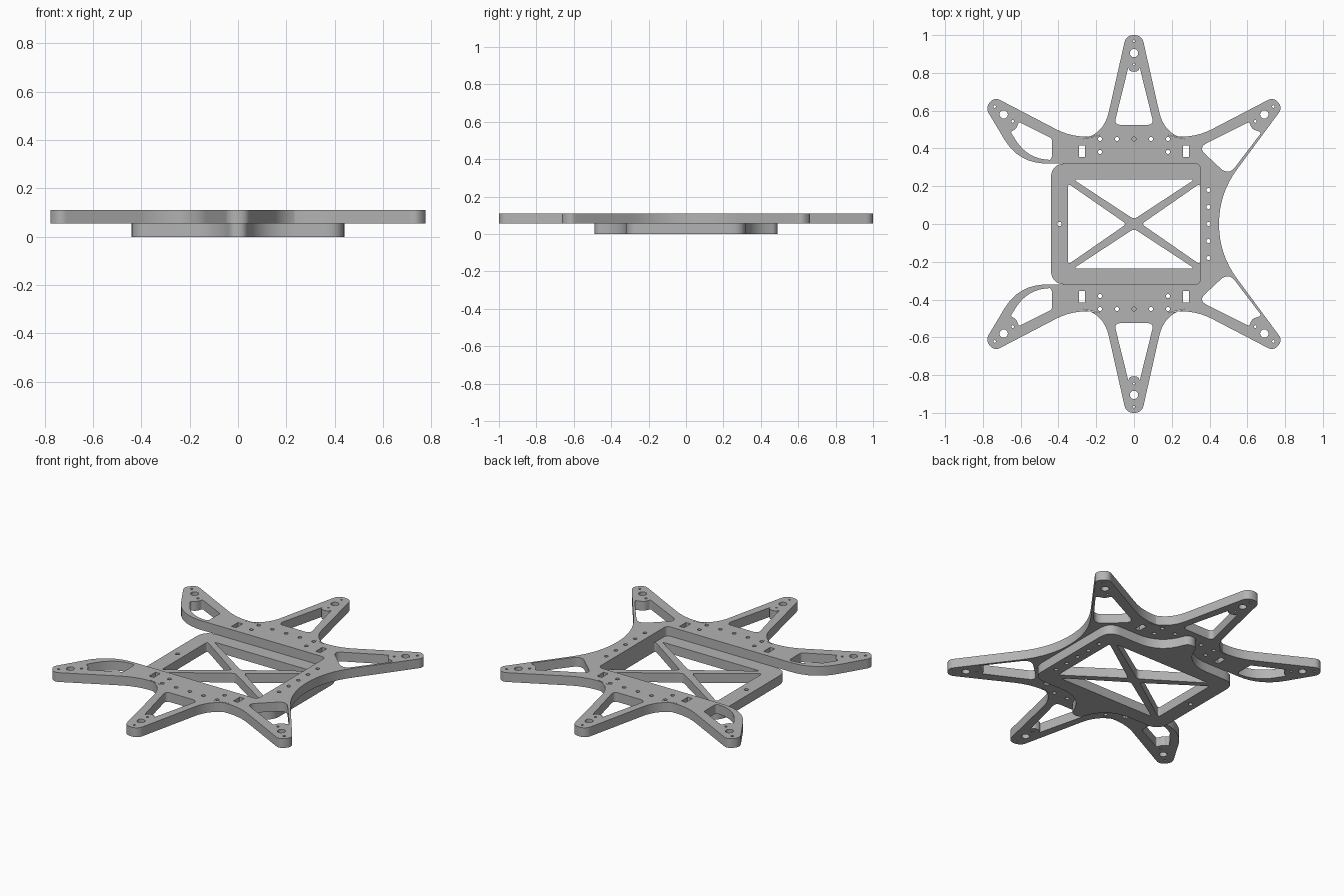
import bpy
import math
from mathutils import Vector

cube = bpy.data.objects.get("Cube")
if cube:
    bpy.data.objects.remove(cube, do_unlink=True)

grey = bpy.data.materials.new("plain grey")
grey.use_nodes = True
colour = (0.45, 0.45, 0.45, 1)
grey.diffuse_color = colour
grey.node_tree.nodes["Principled BSDF"].inputs["Base Color"].default_value = colour

THICK = 0.055


def rounded(corners, steps=8):
    """Closed outline from (x, y, radius) corners, each corner eased by a curve."""
    pts = []
    for i, (x, y, r) in enumerate(corners):
        c = Vector((x, y))
        a = Vector(corners[i - 1][:2]) - c
        b = Vector(corners[(i + 1) % len(corners)][:2]) - c
        if r == 0:
            pts.append(c)
            continue
        p = c + a.normalized() * min(r, a.length * 0.5 if r < 0.1 else a.length * 0.95)
        q = c + b.normalized() * min(r, b.length * 0.5 if r < 0.1 else b.length * 0.95)
        for k in range(steps + 1):
            t = k / steps
            pts.append(p * (1 - t) ** 2 + c * 2 * t * (1 - t) + q * t * t)
    return pts


def circle(x, y, r, n=16):
    return [Vector((x + r * math.cos(math.tau * k / n), y + r * math.sin(math.tau * k / n)))
            for k in range(n)]


def flip_x(corners):
    return [(-x, y, r) for x, y, r in reversed(corners)]


def flip_y(corners):
    return [(x, -y, r) for x, y, r in reversed(corners)]


def plate(name, loops, z):
    """Flat plate with holes: filled curve loops given a thickness."""
    curve = bpy.data.curves.new(name + "_profile", 'CURVE')
    curve.dimensions = '2D'
    curve.fill_mode = 'BOTH'
    curve.extrude = THICK / 2
    for loop in loops:
        s = curve.splines.new('POLY')
        s.points.add(len(loop) - 1)
        for point, v in zip(s.points, loop):
            point.co = (v.x, v.y, 0, 1)
        s.use_cyclic_u = True
    obj = bpy.data.objects.new(name, curve)
    bpy.context.collection.objects.link(obj)
    bpy.ops.object.select_all(action='DESELECT')
    obj.select_set(True)
    bpy.context.view_layer.objects.active = obj
    bpy.ops.object.convert(target='MESH')
    obj = bpy.context.view_layer.objects.active
    obj.location.z = z + THICK / 2
    obj.data.materials.clear()
    obj.data.materials.append(grey)
    bpy.ops.object.shade_smooth_by_angle(angle=math.radians(30))
    return obj


# Upper plate: six-armed outline with an opening on one side
side_edge = [(0.787, 0.616, 0.035), (0.739, 0.672, 0.035), (0.30, 0.443, 0.13)]
crotch = [(0.16, 0.475, 0.12), (0.042, 1.0, 0.042)]
half = ([(0.45, 0.16, 0.16)] + side_edge + crotch
        + flip_x(side_edge + crotch)
        + [(-0.61, 0.32, 0.15), (0.35, 0.32, 0.03)])
loops = [rounded(half + flip_y(half))]

# Arm windows, each with a lobe around the tip's inner screw hole
arm_end = [(0.61, 0.54, 0.01), (0.625, 0.50, 0.03), (0.677, 0.487, 0.02)]
closed_window = [(0.34, 0.405, 0.05)] + arm_end + [(0.50, 0.255, 0.06)]
left_window = flip_x([(0.435, 0.453, 0.01)] + arm_end[:2]
                     + [(0.655, 0.49, 0.015), (0.56, 0.34, 0.12), (0.435, 0.34, 0.02)])
end_window = [(0.105, 0.525, 0.035), (0.03, 0.83, 0.01), (0.022, 0.806, 0.02)]
end_window = end_window + flip_x(end_window)
for window in (closed_window, left_window, end_window):
    loops += [rounded(window), rounded(flip_y(window))]

# Screw holes and slots, repeated front and back
slot = [(0.26, 0.355, 0), (0.29, 0.355, 0), (0.29, 0.415, 0), (0.26, 0.415, 0)]
for s in (1, -1):
    loops += [circle(0, s * 0.905, 0.022), circle(0, s * 0.845, 0.006), circle(0, s * 0.968, 0.006)]
    for m in (1, -1):
        loops += [circle(m * 0.69, s * 0.58, 0.022), circle(m * 0.642, s * 0.543, 0.007),
                  circle(m * 0.738, s * 0.622, 0.007), circle(m * 0.18, s * 0.382, 0.011)]
        loops.append(rounded([(m * x, s * y, r) for x, y, r in slot]))
    loops += [circle(0.09 * k, s * 0.45, 0.011) for k in range(-2, 3)]
rail_holes = [circle(0.395, 0.09 * k, 0.011) for k in range(-2, 3)]
plate("upper_plate", loops + rail_holes, THICK)

# Lower plate: frame with a peak front and back, braced by a diagonal cross
quarter = [(0.44, 0.32, 0.08), (0.09, 0.32, 0.15), (0.03, 0.488, 0.03)]
half = quarter + flip_x(quarter)
top_gap = [(-0.32, 0.235, 0.02), (0.32, 0.235, 0.02), (0, 0.025, 0.02)]
side_gap = [(0.35, 0.215, 0.02), (0.35, -0.215, 0.02), (0.04, 0, 0.02)]
loops = [rounded(half + flip_y(half)), circle(-0.395, 0, 0.012)]
for gap in (top_gap, flip_y(top_gap), side_gap, flip_x(side_gap)):
    loops.append(rounded(gap))
plate("lower_frame", loops + rail_holes, 0)
